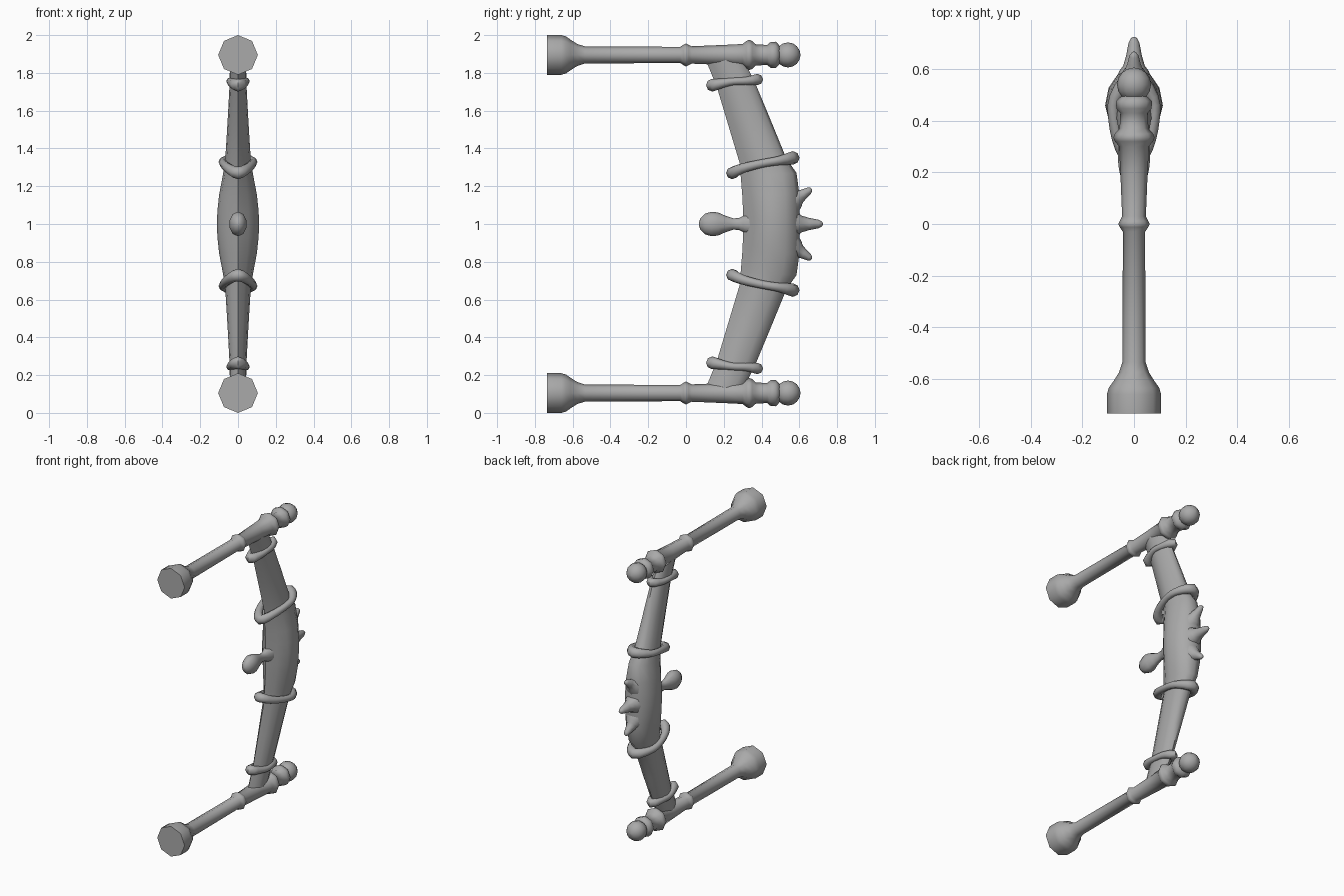
import bpy, bmesh, math
from mathutils import Vector, Matrix

if "Cube" in bpy.data.objects:
    bpy.data.objects.remove(bpy.data.objects["Cube"])

grey = bpy.data.materials.new("plain grey")
grey.diffuse_color = (0.4, 0.4, 0.4, 1)
grey.use_nodes = True
grey.node_tree.nodes["Principled BSDF"].inputs["Base Color"].default_value = grey.diffuse_color


def finish(name, bm, angle=40):
    bmesh.ops.recalc_face_normals(bm, faces=bm.faces)
    mesh = bpy.data.meshes.new(name)
    bm.to_mesh(mesh)
    bm.free()
    obj = bpy.data.objects.new(name, mesh)
    bpy.context.collection.objects.link(obj)
    mesh.materials.append(grey)
    bpy.ops.object.select_all(action='DESELECT')
    obj.select_set(True)
    bpy.context.view_layer.objects.active = obj
    bpy.ops.object.shade_smooth_by_angle(angle=math.radians(angle))
    return obj


def skin(rings, closed=False):
    """Bridge equal-length rings of points; cap the ends unless closed."""
    bm = bmesh.new()
    vs = [[bm.verts.new(p) for p in r] for r in rings]
    n = len(vs[0])
    pairs = list(zip(vs, vs[1:])) + ([(vs[-1], vs[0])] if closed else [])
    for a, b in pairs:
        for i in range(n):
            j = (i + 1) % n
            bm.faces.new((a[i], a[j], b[j], b[i]))
    if not closed:
        bm.faces.new(vs[0])
        bm.faces.new(vs[-1])
    return bm


def lathe(name, profile, origin, sides=8, squash=1.0, tilt=0.0, angle=50):
    """Turn (distance along y, radius) pairs about the y axis."""
    rot = Matrix.Rotation(tilt, 3, 'X')
    rings = []
    for y, r in profile:
        rings.append([Vector(origin) + rot @ Vector((
            squash * r * math.sin(2 * math.pi * i / sides), y,
            r * math.cos(2 * math.pi * i / sides))) for i in range(sides)])
    return finish(name, skin(rings), angle)


def arm_z(z, s):
    return 1 + s * (z - 1)


# Turned arm: flared foot, shaft, small ring, two collars
arm = [(-.735, .105), (-.66, .105), (-.635, .098), (-.61, .08), (-.575, .058),
       (-.535, .045), (-.03, .043), (-.012, .055), (0, .061), (.012, .055),
       (.03, .046), (.2, .053), (.3, .058), (.32, .074), (.335, .08),
       (.35, .074), (.37, .056), (.43, .053), (.447, .068), (.475, .07),
       (.49, .055), (.50, .04)]
# Round end ball
ball = [(-.066 * math.cos(math.pi * k / 8), max(.002, .066 * math.sin(math.pi * k / 8)))
        for k in range(9)]

# Tilted bands: front point, side bulge, back point, lobe sizes
bands = {
    "end_band": [(0, .14, 1.735, .034), (.028, .19, 1.745, .025), (.042, .25, 1.755, .02),
                 (.034, .32, 1.757, .022), (0, .378, 1.765, .03)],
    "middle_band": [(0, .245, 1.27, .033), (.05, .30, 1.295, .026), (.077, .40, 1.32, .022),
                    (.072, .49, 1.335, .024), (0, .565, 1.35, .036)],
}


def band(name, half, s):
    pts = half + [(-x, y, z, r) for x, y, z, r in reversed(half[1:-1])]
    pts = [Vector((x, y, arm_z(z, s), r)) for x, y, z, r in pts]
    n, path = len(pts), []
    for i in range(n):      # smooth closed path through the points
        p0, p1, p2, p3 = (pts[(i + k) % n] for k in (-1, 0, 1, 2))
        for t in (0, 1 / 3, 2 / 3):
            path.append(.5 * (2 * p1 + (p2 - p0) * t + (2 * p0 - 5 * p1 + 4 * p2 - p3) * t * t
                              + (3 * p1 - p0 - 3 * p2 + p3) * t ** 3))
    rings = []
    for i, p in enumerate(path):
        d = (path[(i + 1) % len(path)] - path[i - 1]).to_3d()
        side = Vector((d.y, -d.x, 0)).normalized()
        up = side.cross(d).normalized()
        rings.append([p.to_3d() + p.w * (side * math.cos(a) + up * math.sin(a))
                      for a in (2 * math.pi * k / 8 for k in range(8))])
    finish(name, skin(rings, closed=True), 60)


for label, s in (("upper", 1), ("lower", -1)):
    lathe(label + "_arm", arm, (0, 0, arm_z(1.895, s)))
    lathe(label + "_end_ball", ball, (0, .54, arm_z(1.895, s)), sides=12)
    for key, half in bands.items():
        band(label + "_" + key, half, s)

# Curved grip: front edge, back edge and half width of each section
half_grip = [(.10, 1.88, .30, 1.88, .042), (.165, 1.72, .365, 1.75, .045),
             (.225, 1.52, .44, 1.57, .055), (.285, 1.32, .53, 1.35, .068),
             (.29, 1.25, .585, 1.27, .08), (.298, 1.15, .60, 1.16, .1),
             (.302, 1.07, .602, 1.07, .109)]
stations = half_grip + [(.303, 1, .603, 1, .112)] + \
    [(a, 2 - b, c, 2 - d, w) for a, b, c, d, w in reversed(half_grip)]
section = [(0, 0), (.5, .16), (.88, .34), (1, .52), (.88, .75), (.55, .93), (0, 1)]
outline = section + [(-x, t) for x, t in reversed(section[1:-1])]
finish("grip", skin([[(x * w, yf + t * (yb - yf), zf + t * (zb - zf)) for x, t in outline]
                     for yf, zf, yb, zb, w in stations]), 55)

# Front knob on a short neck
lathe("front_knob", [(.068, .004), (.075, .03), (.10, .054), (.135, .065), (.17, .061),
                     (.21, .043), (.25, .03), (.28, .031), (.30, .042), (.34, .06)],
      (0, 0, 1), sides=10, squash=.72)

# Back spikes
spike = [(-.06, .085), (0, .06), (.02, .044), (.06, .032), (.11, .022), (.127, .013), (.132, .003)]
lathe("middle_spike", spike, (0, .593, 1), squash=.95)
for label, s in (("upper", 1), ("lower", -1)):
    lathe(label + "_spike", [(y * .72, r * .85) for y, r in spike],
          (0, .585, 1 + s * .135), squash=.95, tilt=s * math.radians(32))
